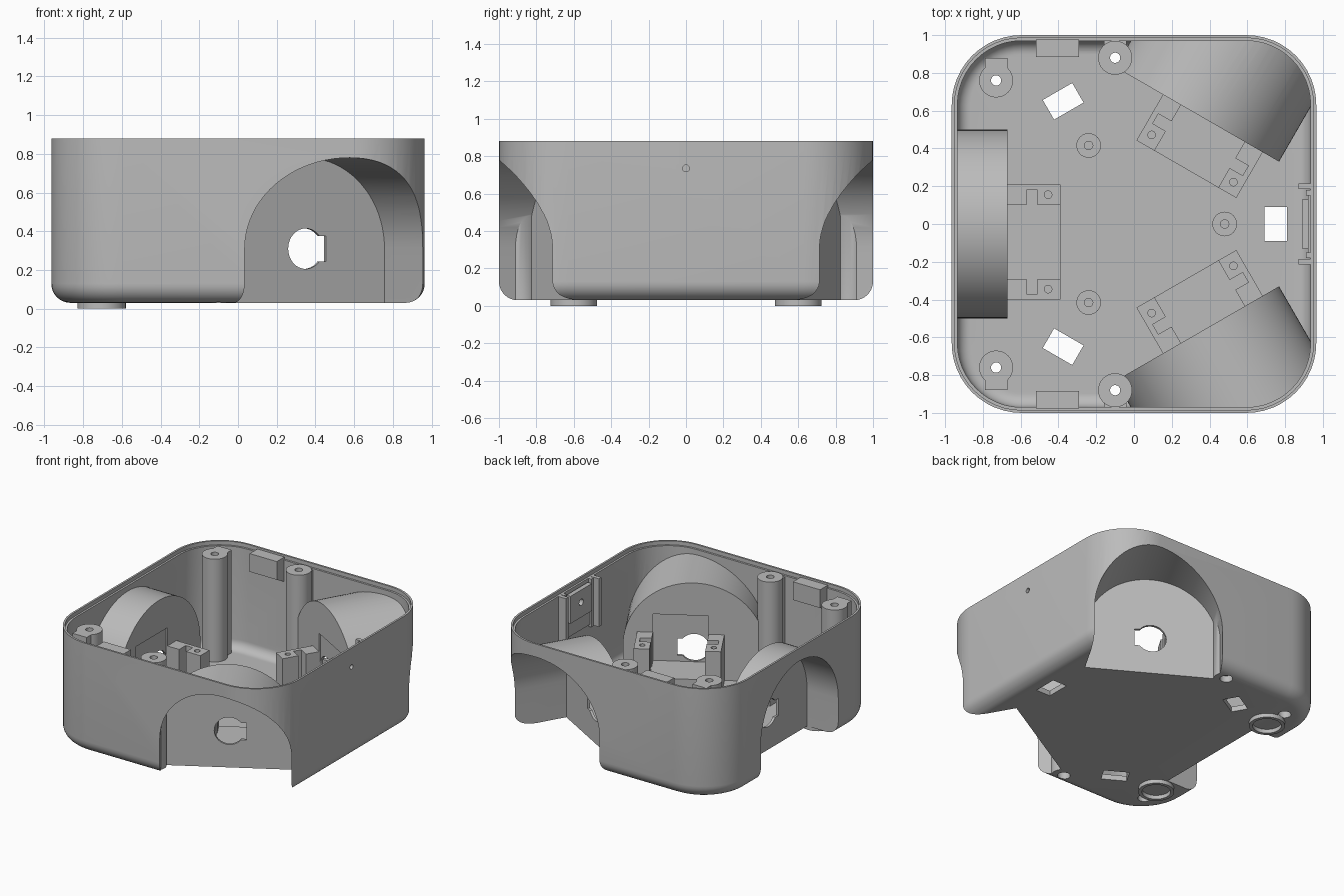
import bpy, bmesh
from math import pi, sin, cos, radians
from mathutils import Matrix

if "Cube" in bpy.data.objects:
    bpy.data.objects.remove(bpy.data.objects["Cube"])

grey = bpy.data.materials.new("plain grey plastic")
grey.use_nodes = True
grey.diffuse_color = (0.5, 0.5, 0.5, 1)
grey.node_tree.nodes["Principled BSDF"].inputs["Base Color"].default_value = (0.5, 0.5, 0.5, 1)

# Sends profile x, y and extrusion to world y, z and x
SIDE = Matrix(((0, 0, 1, 0), (1, 0, 0, 0), (0, 1, 0, 0), (0, 0, 0, 1)))
HX, HY, CORNER, BOTTOM, TOP, FLOOR = 0.965, 1.0, 0.37, 0.03, 0.88, 0.07
POST_TOP, AXLE = 0.86, 0.31


def loft(name, rings, matrix=Matrix()):
    """Skin a stack of equal-length point rings and cap both ends."""
    bm = bmesh.new()
    loops = [[bm.verts.new(p) for p in ring] for ring in rings]
    n = len(loops[0])
    for a, b in zip(loops, loops[1:]):
        for i in range(n):
            j = (i + 1) % n
            bm.faces.new((a[i], a[j], b[j], b[i]))
    bm.faces.new(loops[0])
    bm.faces.new(loops[-1])
    bm.transform(matrix)
    bmesh.ops.recalc_face_normals(bm, faces=bm.faces)
    mesh = bpy.data.meshes.new(name)
    bm.to_mesh(mesh)
    bm.free()
    mesh.materials.append(grey)
    ob = bpy.data.objects.new(name, mesh)
    bpy.context.collection.objects.link(ob)
    return ob


def prism(name, pts, lo, hi, matrix=Matrix()):
    return loft(name, [[(x, y, z) for x, y in pts] for z in (lo, hi)], matrix)


def box(name, x0, x1, y0, y1, z0, z1, matrix=Matrix()):
    return prism(name, [(x0, y0), (x1, y0), (x1, y1), (x0, y1)], z0, z1, matrix)


def circle(x, y, r, n=32):
    return [(x + r * cos(2 * pi * i / n), y + r * sin(2 * pi * i / n)) for i in range(n)]


def rod(name, x, y, r, z0, z1, matrix=Matrix()):
    return prism(name, circle(x, y, r), z0, z1, matrix)


def arch(name, r, start, matrix):
    pts = [(r, -0.1)] + [(r * cos(pi * i / 40), AXLE + r * sin(pi * i / 40)) for i in range(41)] + [(-r, -0.1)]
    return prism(name, pts, start, 1.7, matrix @ SIDE)


def activate(ob):
    bpy.ops.object.select_all(action='DESELECT')
    ob.select_set(True)
    bpy.context.view_layer.objects.active = ob


def cut(ob, *tools, keep=False):
    activate(ob)
    for tool in tools:
        mod = ob.modifiers.new("cut", 'BOOLEAN')
        mod.operation, mod.solver, mod.object = 'DIFFERENCE', 'EXACT', tool
        bpy.ops.object.modifier_apply(modifier=mod.name)
        if not keep:
            bpy.data.objects.remove(tool)
    return ob


def outline(inset, z):
    """Rounded rectangle ring."""
    r, pts = CORNER - inset, []
    for q, (sx, sy) in enumerate(((1, 1), (-1, 1), (-1, -1), (1, -1))):
        for k in range(13):
            a = (q + k / 12) * pi / 2
            pts.append((sx * (HX - CORNER) + r * cos(a), sy * (HY - CORNER) + r * sin(a), z))
    return pts


def bowl(inset, z, r):
    steps = [k * pi / 16 for k in range(9)]
    return [outline(inset + r * (1 - sin(a)), z + r * (1 - cos(a))) for a in steps]


# Outer case and its hollow, stepped near the rim for the lid
shell = loft("case_shell", bowl(0, BOTTOM, 0.1) + [outline(0, TOP)])
hollow = loft("hollow", bowl(0.03, FLOOR, 0.07)
              + [outline(0.03, 0.85), outline(0.015, 0.85), outline(0.015, 1.0)])

# Wheel stations: one at the side, two mirrored at the corners
stations = [Matrix.Rotation(radians(a), 4, 'Z') @ Matrix.Diagonal((1, s, 1, 1))
            for a, s in ((180, 1), (-60, 1), (60, -1))]
for m in stations:
    cut(hollow, arch("housing", 0.5, 0.67, m))

# Screw posts are left standing in the hollow and in the wheel wells
posts = []
for s in (1, -1):
    posts.append(rod("side_post", -0.1, s * 0.88, 0.09, -0.2, POST_TOP))
    posts.append(rod("corner_post", -0.73, s * 0.76, 0.09, -0.2, POST_TOP))
    y0, y1 = sorted((s * 0.75, s * 0.88))
    posts.append(box("post_web", -0.79, -0.67, y0, y1, -0.2, POST_TOP))
    y0, y1 = sorted((s * 0.9, s * 0.99))
    posts.append(box("side_web", -0.16, -0.04, y0, y1, 0.2, 0.84))
cut(hollow, *posts, keep=True)
cut(shell, hollow)

for m in stations:
    well = arch("wheel_well", 0.47, 0.70, m)
    cut(well, *posts, keep=True)
    cut(shell, well)
for p in posts:
    bpy.data.objects.remove(p)

# Shaft holes with a flat key, and shallow motor recesses
for m in stations:
    cut(shell,
        box("motor_recess", 0.6, 0.68, -0.1, 0.29, 0.2, 0.56, m),
        prism("shaft_hole", circle(0, AXLE, 0.105), 0.6, 0.8, m @ SIDE),
        box("shaft_key", 0.6, 0.8, 0, 0.12, AXLE - 0.065, AXLE + 0.065, m))

# Screw holes with counterbores
for s in (1, -1):
    for x, y in ((-0.1, 0.88), (-0.73, 0.76)):
        cut(shell, rod("screw_hole", x, s * y, 0.027, -0.2, 1.0),
            rod("counterbore", x, s * y, 0.045, -0.2, 0.08))

# Cable slots in the floor and a small light hole in the wall
for a in (0, 120, 240):
    m = Matrix.Rotation(radians(a), 4, 'Z')
    cut(shell, box("cable_slot", 0.69, 0.81, -0.09, 0.09, -0.1, 0.2, m))
    boss = rod("floor_boss", 0.48, 0, 0.065, 0.05, 0.14, m)
    cut(boss, rod("boss_hole", 0.48, 0, 0.022, 0.08, 0.3, m))
cut(shell, prism("light_hole", circle(0, 0.735, 0.018), 0.85, 1.1, SIDE))

# Motor cradles: a base and two notched blocks with screw holes
for m in stations:
    box("cradle_base", 0.39, 0.675, -0.21, 0.4, 0.05, 0.2, m)
    for inner, outward in ((-0.1, -1), (0.29, 1)):
        outer, notch = inner + outward * 0.11, inner + outward * 0.08
        block = prism("cradle_block", [(0.39, outer), (0.39, inner), (0.51, inner), (0.51, notch),
                                       (0.57, notch), (0.57, inner), (0.675, inner), (0.675, outer)],
                      0.19, 0.42, m)
        cut(block, rod("block_hole", 0.455, inner + outward * 0.055, 0.02, 0.3, 0.6, m))

# Lid tabs and ring feet
for s in (1, -1):
    prism("lid_tab", [(s * 0.885, 0.87), (s * 0.978, 0.87), (s * 0.978, 0.68), (s * 0.885, 0.73)],
          -0.52, -0.29, SIDE)
    foot = rod("ring_foot", -0.705, s * 0.6, 0.125, 0, 0.035)
    cut(foot, rod("foot_hole", -0.705, s * 0.6, 0.1, -0.1, 0.1))

# Board bracket inside the left wall
for s in (1, -1):
    for y, x in ((0.2, 0.87), (0.165, 0.91)):
        box("bracket_rail", x, 0.94, s * y - 0.015, s * y + 0.015, 0.48, 0.85)
plate = box("bracket_plate", 0.89, 0.925, -0.13, 0.13, 0.62, 0.83)
cut(plate, prism("plate_hole", circle(0, 0.735, 0.025), 0.8, 1.0, SIDE))
box("bracket_backing", 0.92, 0.94, -0.16, 0.16, 0.5, 0.69)

for ob in list(bpy.context.collection.objects):
    if ob.type == 'MESH' and grey.name in ob.data.materials:
        activate(ob)
        bpy.ops.object.shade_smooth_by_angle(angle=radians(30))
